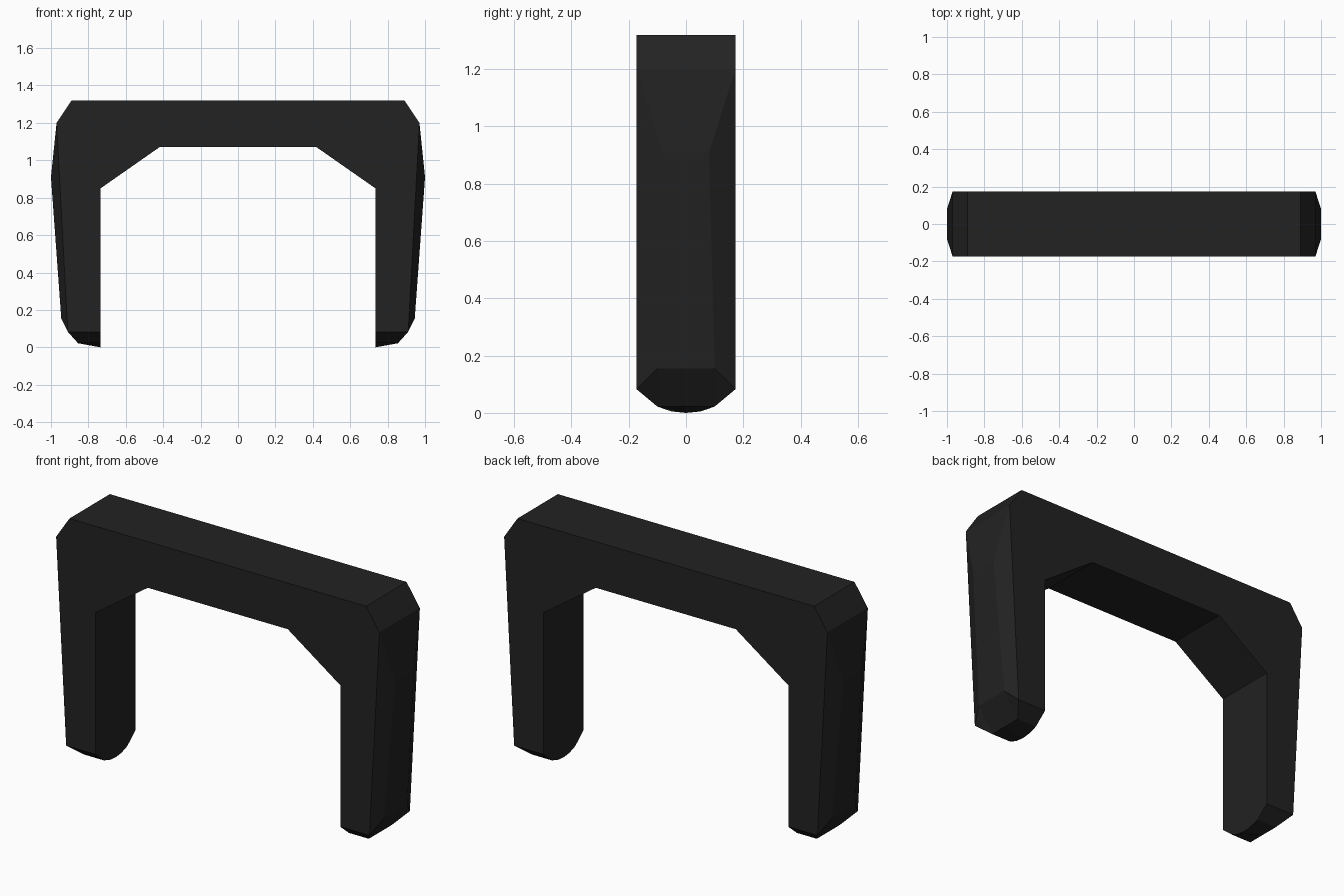
import bpy
import bmesh
import math

if "Cube" in bpy.data.objects:
    bpy.data.objects.remove(bpy.data.objects["Cube"], do_unlink=True)

# Single near-black material
black = bpy.data.materials.new("matte_black")
black.use_nodes = True
colour = (0.016, 0.016, 0.016, 1)
black.diffuse_color = colour
black.node_tree.nodes["Principled BSDF"].inputs["Base Color"].default_value = colour
black.node_tree.nodes["Principled BSDF"].inputs["Roughness"].default_value = 0.8

HALF_DEPTH = 0.173

# Corner points of one quarter of the arch: x, distance from mid plane, z
points = {
    "top": (0.89, HALF_DEPTH, 1.32),
    "shoulder": (0.97, HALF_DEPTH, 1.2),
    "bulge": (1.0, 0.08, 0.91),
    "ankle": (0.945, 0.1, 0.155),
    "side_foot": (0.91, HALF_DEPTH, 0.083),
    "inner_foot": (0.735, HALF_DEPTH, 0.083),
    "toe": (0.855, 0.1, 0.022),
    "inner_toe": (0.735, 0.1, 0.022),
    "sole": (0.735, 0.05, 0.005),
    "sole_mid": (0.735, 0, 0),
    "brace_low": (0.735, HALF_DEPTH, 0.85),
    "brace_high": (0.42, HALF_DEPTH, 1.07),
}
# Points on the two mid planes
for name in ("top", "shoulder", "bulge", "ankle", "toe", "brace_low", "brace_high"):
    x, y, z = points[name]
    points[name + "_mid"] = (x, 0, z)
for name in ("top", "brace_high"):
    x, y, z = points[name]
    points[name + "_centre"] = (0, y, z)
    points[name + "_centre_mid"] = (0, 0, z)

# Facets of the quarter
facets = [
    "top_centre top shoulder side_foot inner_foot brace_low brace_high brace_high_centre",
    "top_centre top top_mid top_centre_mid",
    "top shoulder shoulder_mid top_mid",
    "shoulder bulge bulge_mid shoulder_mid",
    "shoulder side_foot ankle bulge",
    "bulge ankle ankle_mid bulge_mid",
    "ankle toe toe_mid ankle_mid",
    "ankle side_foot toe",
    "side_foot inner_foot inner_toe toe",
    "toe inner_toe sole sole_mid toe_mid",
    "inner_foot brace_low brace_low_mid sole_mid sole inner_toe",
    "brace_low brace_high brace_high_mid brace_low_mid",
    "brace_high brace_high_centre brace_high_centre_mid brace_high_mid",
]

# Repeat the quarter in all four quadrants and weld it into one closed arch
bm = bmesh.new()
for sx in (1, -1):
    for sy in (1, -1):
        verts = {n: bm.verts.new((x * sx, y * sy, z)) for n, (x, y, z) in points.items()}
        for facet in facets:
            bm.faces.new([verts[n] for n in facet.split()])
bmesh.ops.remove_doubles(bm, verts=bm.verts, dist=0.0005)
bmesh.ops.recalc_face_normals(bm, faces=bm.faces)
bmesh.ops.dissolve_limit(bm, angle_limit=math.radians(0.5), verts=bm.verts, edges=bm.edges)

mesh = bpy.data.meshes.new("arch_frame")
bm.to_mesh(mesh)
bm.free()
mesh.materials.append(black)
arch = bpy.data.objects.new("arch_frame", mesh)
bpy.context.collection.objects.link(arch)
